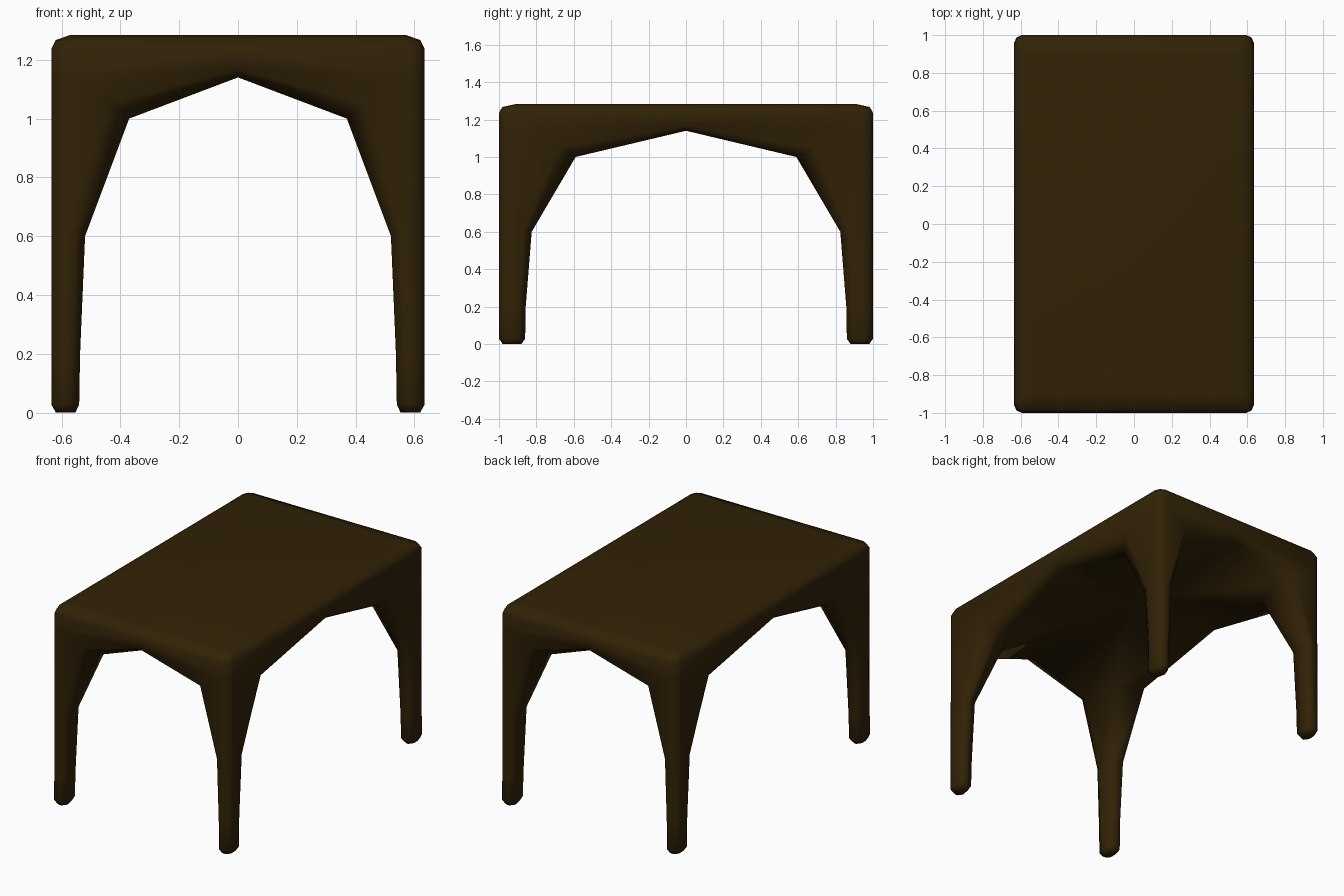
import bpy, bmesh

HX, HY = 0.635, 1.0  # half width and half depth

# z, outer inset x/y, inner corner x/y, outer rounding,
# side chamfer x/y, inner corner cut x/y, lift of the outer arch edge
LEVELS = [
    (0.000, 0.016, 0.020, 0.553, 0.880, 0.028, 0.022, 0.030, 0.010, 0.014, 0),
    (0.028, 0.000, 0.000, 0.540, 0.860, 0.042, 0.026, 0.036, 0.012, 0.016, 0),
    (0.200, 0.000, 0.000, 0.537, 0.857, 0.045, 0.026, 0.038, 0.012, 0.016, 0),
    (0.600, 0.000, 0.000, 0.520, 0.825, 0.048, 0.030, 0.045, 0.020, 0.030, 0.01),
    (1.000, 0.000, 0.000, 0.370, 0.590, 0.050, 0.060, 0.090, 0.060, 0.095, 0.05),
    (1.140, 0.000, 0.000, 0.000, 0.000, 0.050, 0.050, 0.070, 0.000, 0.000, 0.03),
    (1.236, 0.000, 0.000, 0.000, 0.000, 0.050, 0.000, 0.000, 0.000, 0.000, 0),
    (1.267, 0.015, 0.018, 0.000, 0.000, 0.045, 0.000, 0.000, 0.000, 0.000, 0),
    (1.284, 0.064, 0.095, 0.000, 0.000, 0.020, 0.000, 0.000, 0.000, 0.000, 0),
]


def ring(bm, z, ix, iy, a, b, r, cx, cy, jx, jy, lift):
    x, y = HX - ix, HY - iy
    # where the arch edge meets the outer faces: on the centre plane at the crown
    ox, oy = (a + cx, b + cy) if a > 0 else (0, 0)
    pts = [(a + jx, b + jy, z), (x - cx, b, z), (x, oy, z + lift), (x, y - r, z),
           (x - 0.3 * r, y - 0.3 * r, z), (x - r, y, z),
           (ox, y, z + lift), (a, y - cy, z)]
    return [bm.verts.new(p) for p in pts]


# One quarter: a leg flaring up into the vaulted top
bm = bmesh.new()
rings = [ring(bm, *level) for level in LEVELS]
for low, high in zip(rings, rings[1:]):
    n = len(low)
    for i in range(n):
        j = (i + 1) % n
        bm.faces.new((low[i], low[j], high[j], high[i]))
bm.faces.new(rings[0][::-1])
bm.faces.new(rings[-1])

# Open the quarter on the mirror planes
inner = [f for f in bm.faces
         if all(v.co.x < 1e-5 for v in f.verts) or all(v.co.y < 1e-5 for v in f.verts)]
bmesh.ops.delete(bm, geom=inner, context='FACES')
bmesh.ops.remove_doubles(bm, verts=bm.verts, dist=1e-4)
for f in bm.faces:
    f.smooth = True

mesh = bpy.data.meshes.new("table")
bm.to_mesh(mesh)
bm.free()
table = bpy.data.objects.new("table", mesh)
bpy.context.collection.objects.link(table)

# Mirror to all four corners
mirror = table.modifiers.new("four_corners", 'MIRROR')
mirror.use_axis = (True, True, False)
mirror.use_clip = True

# Dark wood
wood = bpy.data.materials.new("dark_wood")
wood.diffuse_color = (0.031, 0.016, 0.002, 1)
mesh.materials.append(wood)
